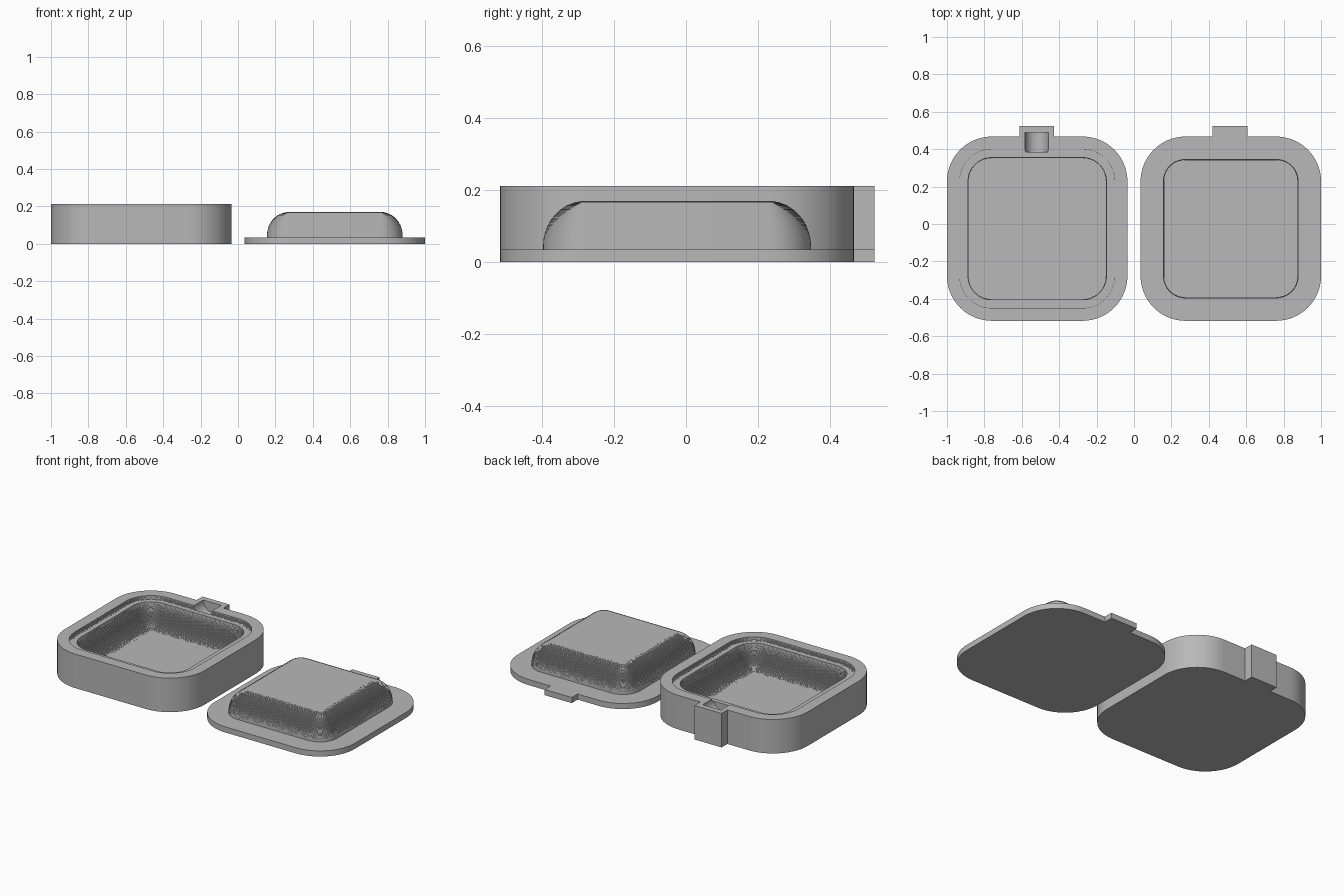
import bpy, bmesh, math
from mathutils import Matrix

if "Cube" in bpy.data.objects:
    bpy.data.objects.remove(bpy.data.objects["Cube"])

HX, HY = 0.2425, 0.2525      # half size of the shared inner rectangle
CX, CY = 0.5175, -0.025      # centre of each half of the mould
BACK = CY + HY + 0.24        # flat back face
STEPS = 48

grey = bpy.data.materials.new("grey")
grey.diffuse_color = (0.48, 0.48, 0.48, 1)
grey.use_nodes = True
grey.node_tree.nodes["Principled BSDF"].inputs["Base Color"].default_value = grey.diffuse_color


def finish(bm, name):
    bmesh.ops.recalc_face_normals(bm, faces=bm.faces)
    mesh = bpy.data.meshes.new(name)
    bm.to_mesh(mesh)
    bm.free()
    mesh.materials.append(grey)
    ob = bpy.data.objects.new(name, mesh)
    bpy.context.collection.objects.link(ob)
    return ob


def smooth(ob):
    bpy.ops.object.select_all(action='DESELECT')
    ob.select_set(True)
    bpy.context.view_layer.objects.active = ob
    bpy.ops.object.shade_smooth_by_angle(angle=math.radians(30))


def rounded_ring(bm, cx, offset, z, seg=16):
    """Inner rectangle grown by offset, with corners of that radius."""
    verts = []
    for k, (sx, sy) in enumerate([(1, 1), (-1, 1), (-1, -1), (1, -1)]):
        for i in range(seg + 1):
            a = (k + i / seg) * math.pi / 2
            verts.append(bm.verts.new((cx + sx * HX + offset * math.cos(a),
                                       CY + sy * HY + offset * math.sin(a), z)))
    return verts


def loft(name, cx, profile):
    """Skin rounded rectangles through (offset, z) points, capped at both ends."""
    bm = bmesh.new()
    rings = [rounded_ring(bm, cx, max(o, 0.0006), z) for o, z in profile]
    for r0, r1 in zip(rings, rings[1:]):
        for i in range(len(r0)):
            j = (i + 1) % len(r0)
            bm.faces.new((r0[i], r0[j], r1[j], r1[i]))
    bm.faces.new(rings[0])
    bm.faces.new(rings[-1])
    return finish(bm, name)


def terraces(o_start, width, z_start, height, steps):
    """Quarter round made of small vertical risers and flat treads."""
    pts = [(o_start, z_start)]
    for i in range(1, steps + 1):
        a = i / steps * math.pi / 2
        z = z_start + height * math.sin(a)
        pts += [(pts[-1][0], z), (o_start - width * (1 - math.cos(a)), z)]
    return pts


def box(name, x0, x1, y0, y1, z0, z1):
    bm = bmesh.new()
    bmesh.ops.create_cube(bm, size=1)
    for v in bm.verts:
        v.co = ((x0 + x1) / 2 + v.co.x * (x1 - x0),
                (y0 + y1) / 2 + v.co.y * (y1 - y0),
                (z0 + z1) / 2 + v.co.z * (z1 - z0))
    return finish(bm, name)


# Hollow mould half: outer wall, rounded lip, stepped cavity, flat floor
TOP = 0.212
profile = [(0.24, 0), (0.24, TOP)]
profile += terraces(0.1725, 0.0225, TOP, -0.018, 10)
profile += terraces(0.1275, 0.1275, TOP - 0.018, -0.124, STEPS)
cavity_half = loft("cavity_half", -CX, profile)
cavity_tab = box("cavity_tab", -CX - 0.095, -CX + 0.09, BACK, 0.525, 0, TOP)

# Half-round pouring groove through the back rim and tab
bm = bmesh.new()
bmesh.ops.create_cone(bm, cap_ends=True, segments=48, radius1=0.0625, radius2=0.0625,
                      depth=0.105,
                      matrix=Matrix.Translation((-CX - 0.003, 0.4375, TOP + 0.0005))
                      @ Matrix.Rotation(math.pi / 2, 4, 'X'))
cutter = finish(bm, "groove_cutter")
cutter.hide_render = True
for ob in (cavity_half, cavity_tab):
    mod = ob.modifiers.new("groove", 'BOOLEAN')
    mod.operation = 'DIFFERENCE'
    mod.solver = 'EXACT'
    mod.object = cutter
    bpy.context.view_layer.objects.active = ob
    bpy.ops.object.modifier_apply(modifier=mod.name)
bpy.data.objects.remove(cutter)

# Core half: flat flange with a stepped dome and a back tab
profile = [(0.24, 0), (0.24, 0.035), (0.12, 0.035)]
profile += terraces(0.12, 0.12, 0.042, 0.128, STEPS)
core_half = loft("core_half", CX, profile)
core_tab = box("core_tab", CX - 0.097, CX + 0.09, BACK, 0.525, 0, 0.035)

for ob in (cavity_half, cavity_tab, core_half, core_tab):
    smooth(ob)
